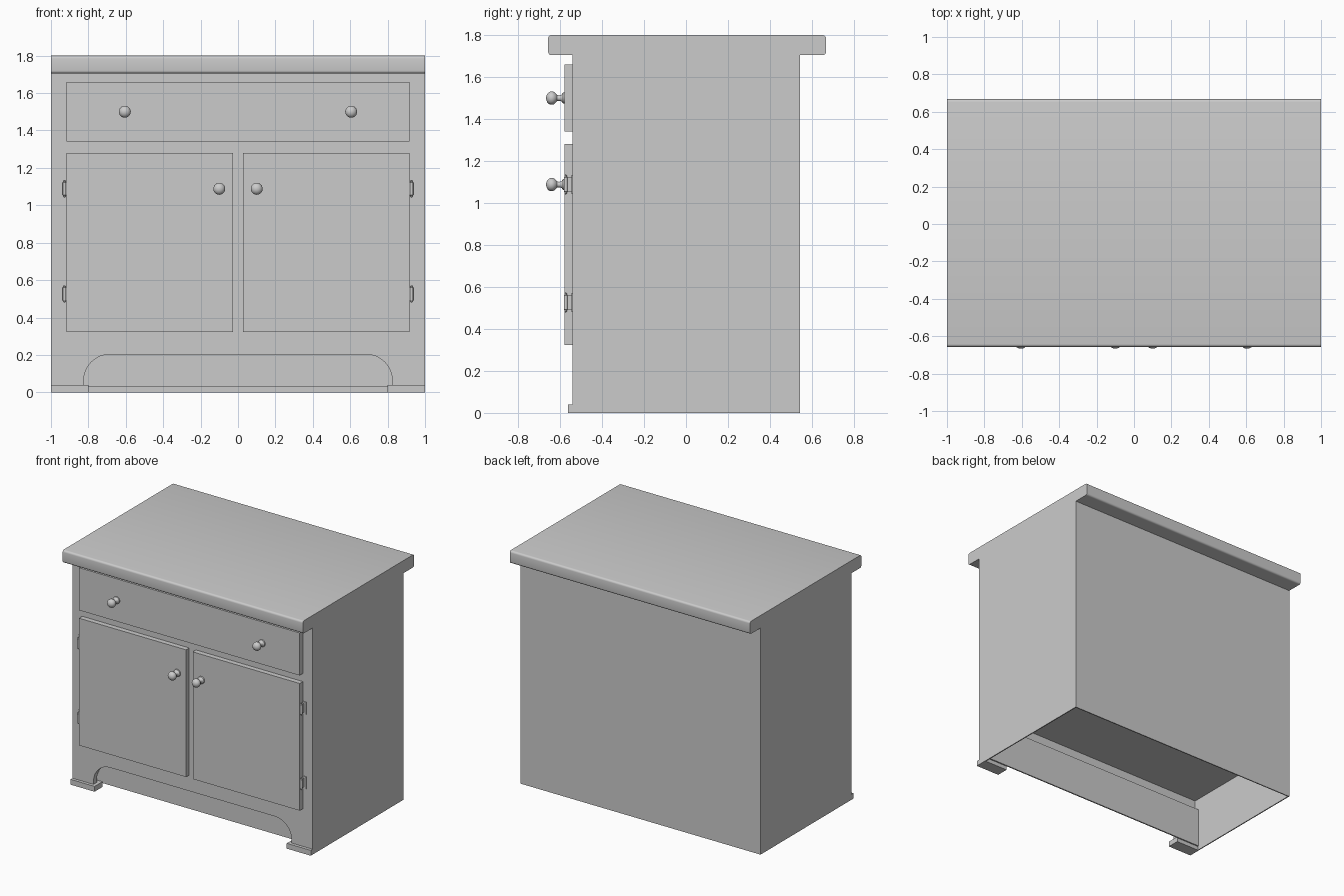
import bpy, bmesh, math
from mathutils import Matrix

if "Cube" in bpy.data.objects:
    bpy.data.objects.remove(bpy.data.objects["Cube"], do_unlink=True)

GREY = (0.6, 0.6, 0.6, 1.0)
paint = bpy.data.materials.new("plain_grey")
paint.use_nodes = True
paint.diffuse_color = GREY
paint.node_tree.nodes["Principled BSDF"].inputs["Base Color"].default_value = GREY


def finish(name, bm):
    bmesh.ops.recalc_face_normals(bm, faces=bm.faces)
    mesh = bpy.data.meshes.new(name)
    bm.to_mesh(mesh)
    bm.free()
    mesh.materials.append(paint)
    ob = bpy.data.objects.new(name, mesh)
    bpy.context.collection.objects.link(ob)
    return ob


def smooth(ob):
    bpy.ops.object.select_all(action="DESELECT")
    ob.select_set(True)
    bpy.context.view_layer.objects.active = ob
    bpy.ops.object.shade_smooth_by_angle(angle=math.radians(40))


def box(name, x, y, z):
    bm = bmesh.new()
    bmesh.ops.create_cube(bm, size=1)
    for v in bm.verts:
        for i, (lo, hi) in enumerate((x, y, z)):
            v.co[i] = lo if v.co[i] < 0 else hi
    return finish(name, bm)


def extrude(name, outline, shift):
    """Fill an outline and extrude it along a vector."""
    bm = bmesh.new()
    face = bm.faces.new([bm.verts.new(p) for p in outline])
    moved = bmesh.ops.extrude_face_region(bm, geom=[face], use_keep_orig=True)
    bmesh.ops.translate(bm, vec=shift,
                        verts=[g for g in moved["geom"] if isinstance(g, bmesh.types.BMVert)])
    return finish(name, bm)


def lathe(name, profile, matrix, steps=24):
    """Spin (radius, height) points about z, then place the result."""
    bm = bmesh.new()
    verts = [bm.verts.new((r, 0, h)) for r, h in profile]
    edges = [bm.edges.new(pair) for pair in zip(verts, verts[1:])]
    bmesh.ops.spin(bm, geom=verts + edges, cent=(0, 0, 0), axis=(0, 0, 1),
                   angle=math.tau, steps=steps)
    bmesh.ops.remove_doubles(bm, verts=bm.verts, dist=0.0005)
    bm.transform(matrix)
    ob = finish(name, bm)
    smooth(ob)
    return ob


FRONT, BACK, UNDER = -0.54, 0.542, 1.705

# Worktop: long slab with softened front and back edges
r = 0.015
slab = []
for cy, cz, start in ((0.652, 1.785, 0), (-0.642, 1.785, 90),
                      (-0.642, 1.72, 180), (0.652, 1.72, 270)):
    for k in range(5):
        a = math.radians(start + 22.5 * k)
        slab.append((-1, cy + r * math.cos(a), cz + r * math.sin(a)))
smooth(extrude("worktop", slab, (2, 0, 0)))

# Cabinet shell
for side, s in (("left", 1), ("right", -1)):
    box(side + "_side_panel", sorted((s, s * 0.992)), (FRONT, BACK), (0, UNDER))
box("back_panel", (-1, 1), (BACK - 0.008, BACK), (0, UNDER))
box("cabinet_floor", (-0.992, 0.992), (FRONT + 0.04, BACK - 0.008), (0.42, 0.435))
box("toe_kick", (-0.992, 0.992), (-0.47, -0.46), (0.03, 0.33))

# Face frame with an arched apron cut-out
ARCH, TOP, R = 0.825, 0.203, 0.14
half = [(ARCH, 0), (ARCH, 0.04)]
for k in range(9):
    a = math.radians(90 * k / 8)
    half.append((ARCH - R + R * math.cos(a), TOP - R + R * math.sin(a)))
arch = half + [(-x, z) for x, z in reversed(half)]
frame = [(-1, 0), (-1, UNDER), (1, UNDER), (1, 0)] + arch
extrude("face_frame", [(x, FRONT, z) for x, z in frame], (0, 0.04, 0))

# Drawer, doors and feet
SKIN = (-0.578, FRONT)
box("drawer_front", (-0.918, 0.918), SKIN, (1.34, 1.66))
for side, s in (("left", 1), ("right", -1)):
    box(side + "_door", sorted((s * 0.028, s * 0.918)), SKIN, (0.323, 1.28))
    box(side + "_foot", sorted((s * 0.8, s)), (-0.563, -0.47), (0, 0.04))

# Knobs: flared base, slim neck, flattened ball
knob = [(0, 0), (0.027, 0), (0.026, 0.008), (0.016, 0.015), (0.013, 0.026), (0.014, 0.036)]
for k in range(1, 9):
    a = math.radians(-65 + 155 * k / 8)
    knob.append((0.032 * math.cos(a), 0.062 + 0.027 * math.sin(a)))
knob[-1] = (0, 0.089)
for name, x, z in (("drawer_knob", 0.605, 1.5), ("door_knob", 0.1, 1.088)):
    for side, s in (("left", 1), ("right", -1)):
        place = Matrix.Translation((s * x, SKIN[0], z)) @ Matrix.Rotation(math.pi / 2, 4, "X")
        lathe(side + "_" + name, knob, place)

# Hinges: leaf on the frame, bracket and pin barrel with tips
pin = [(0, -0.047), (0.005, -0.043), (0.005, -0.036), (0.009, -0.034),
       (0.009, 0.034), (0.005, 0.036), (0.005, 0.043), (0, 0.047)]
for level, z in (("upper", 1.088), ("lower", 0.526)):
    for side, s in (("left", 1), ("right", -1)):
        name = side + "_" + level + "_hinge_"
        box(name + "leaf", sorted((s * 0.918, s * 0.948)), (FRONT - 0.006, FRONT),
            (z - 0.046, z + 0.046))
        box(name + "bracket", sorted((s * 0.918, s * 0.93)), (-0.572, FRONT),
            (z - 0.034, z + 0.034))
        lathe(name + "barrel", pin, Matrix.Translation((s * 0.928, -0.573, z)), 12)
